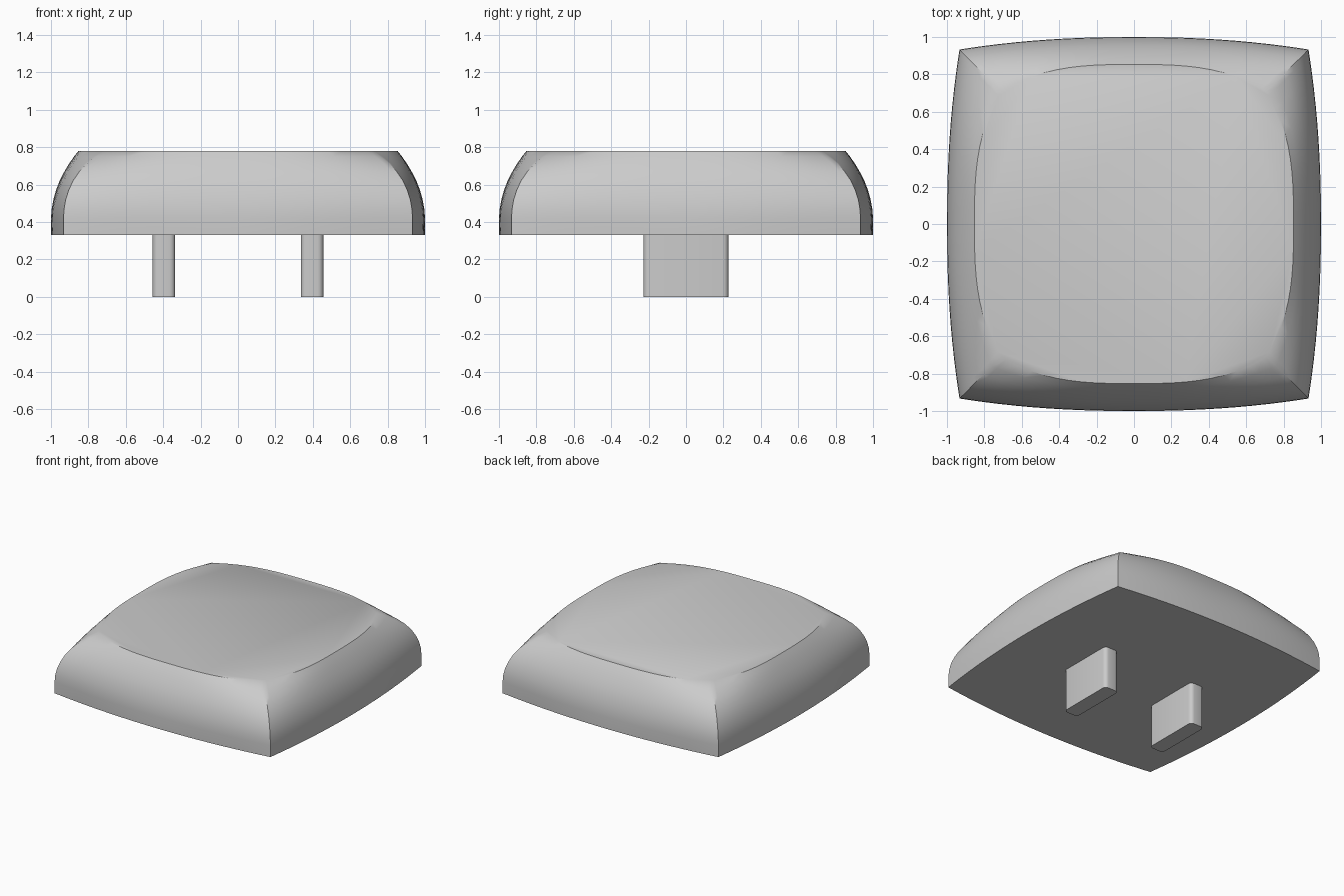
import bpy, bmesh, math

cube = bpy.data.objects.get("Cube")
if cube:
    bpy.data.objects.remove(cube, do_unlink=True)

grey = bpy.data.materials.new("light grey")
grey.use_nodes = True
grey.diffuse_color = (0.6, 0.6, 0.6, 1)
grey.node_tree.nodes["Principled BSDF"].inputs["Base Color"].default_value = (0.6, 0.6, 0.6, 1)

TOP, BASE = 0.78, 0.33


def finish(name, bm, angle):
    bmesh.ops.recalc_face_normals(bm, faces=bm.faces[:])
    mesh = bpy.data.meshes.new(name)
    bm.to_mesh(mesh)
    bm.free()
    obj = bpy.data.objects.new(name, mesh)
    bpy.context.collection.objects.link(obj)
    mesh.materials.append(grey)
    bpy.ops.object.select_all(action='DESELECT')
    obj.select_set(True)
    bpy.context.view_layer.objects.active = obj
    bpy.ops.object.shade_smooth_by_angle(angle=math.radians(angle))
    return obj


def outline(mid, corner, power):
    """Bulged square: four bowed sides meeting at softened corners."""
    steps = 20
    side = [-1] + [0.965 * (2 * i / steps - 1) for i in range(steps + 1)]
    pts = []
    for k in range(4):
        a = k * math.pi / 2
        for t in side:
            x, y = corner * t, -(mid - (mid - corner) * abs(t) ** power)
            pts.append((x * math.cos(a) - y * math.sin(a),
                        x * math.sin(a) + y * math.cos(a)))
    return pts


# Cap: height, half width at side middle, half width at corner
profile = [(BASE, 1.0, 0.933), (0.42, 1.0, 0.933), (0.47, 0.996, 0.93),
           (0.52, 0.987, 0.921), (0.57, 0.973, 0.905), (0.62, 0.954, 0.882),
           (0.67, 0.928, 0.848), (0.71, 0.904, 0.811), (0.75, 0.877, 0.76),
           (TOP, 0.853, 0.71)]
bm = bmesh.new()
rings = []
for z, mid, corner in profile:
    power = 2 + (z - BASE) / (TOP - BASE)
    rings.append([bm.verts.new((x, y, z)) for x, y in outline(mid, corner, power)])
for low, high in zip(rings, rings[1:]):
    n = len(low)
    for i in range(n):
        j = (i + 1) % n
        bm.faces.new((low[i], low[j], high[j], high[i]))
bm.faces.new(rings[0][::-1])
bm.faces.new(rings[-1])
finish("cap", bm, 35)

# Two mounting prongs with rounded upright edges
for name, side in (("left_prong", 1), ("right_prong", -1)):
    bm = bmesh.new()
    bmesh.ops.create_cube(bm, size=1)
    for v in bm.verts:
        v.co.x = v.co.x * 0.12 + side * 0.396
        v.co.y *= 0.455
        v.co.z = (v.co.z + 0.5) * BASE
    upright = [e for e in bm.edges if abs(e.verts[0].co.z - e.verts[1].co.z) > 0.1]
    bmesh.ops.bevel(bm, geom=upright, offset=0.03, segments=4, profile=0.5, affect='EDGES')
    finish(name, bm, 35)
